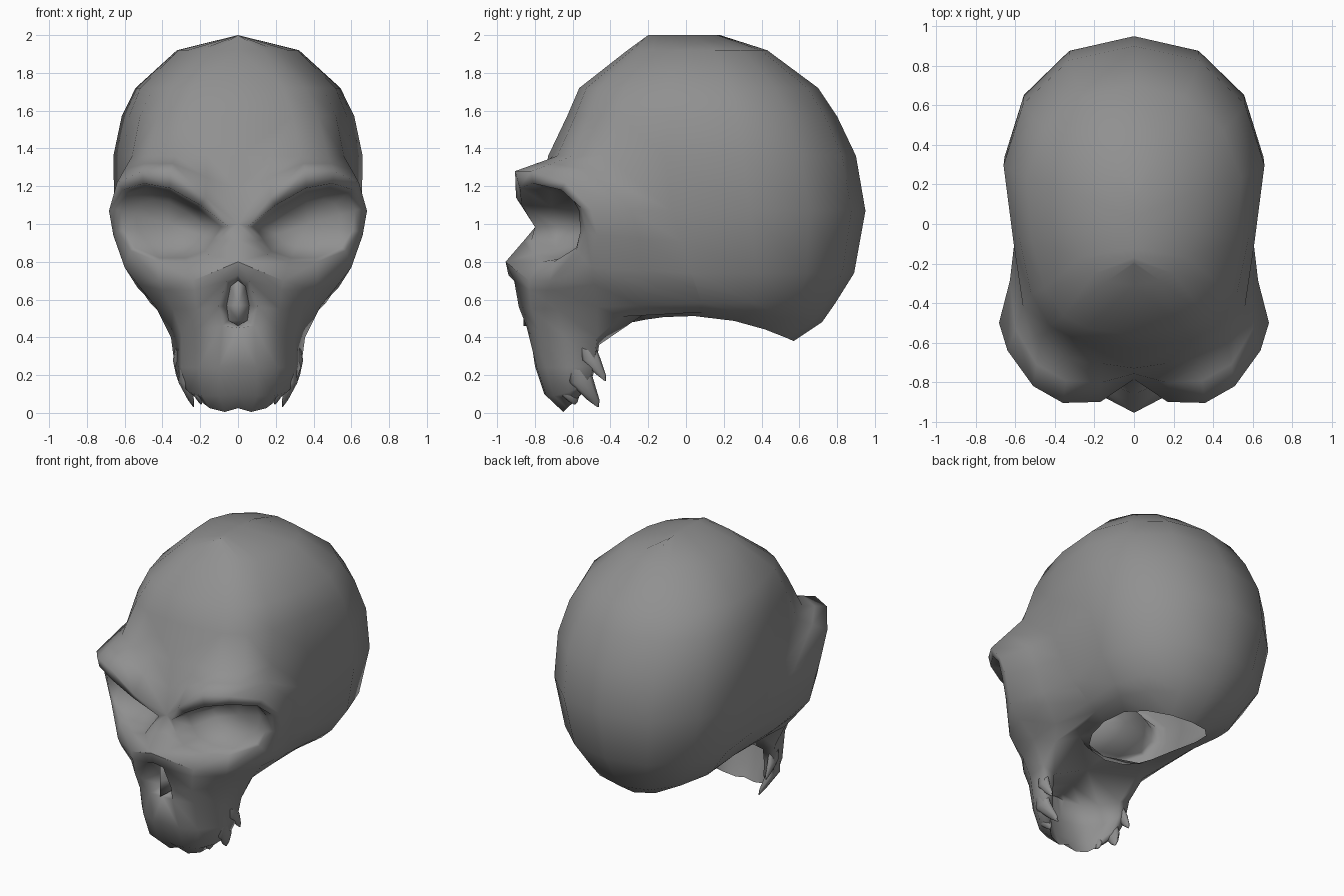
import bpy, bmesh, math
from mathutils import Vector

if "Cube" in bpy.data.objects:
    bpy.data.objects.remove(bpy.data.objects["Cube"])

grey = bpy.data.materials.new("dark_bone")
grey.diffuse_color = (.28, .28, .28, 1)
grey.use_nodes = True
grey.node_tree.nodes["Principled BSDF"].inputs["Base Color"].default_value = grey.diffuse_color


def build(name, grids, ref, angle=110):
    """Skin grids of points, weld them, face outward from ref, mirror in x."""
    bm = bmesh.new()
    for rows in grids:
        vs = [[bm.verts.new(p) for p in r] for r in rows]
        for a, b in zip(vs, vs[1:]):
            for i in range(len(a) - 1):
                bm.faces.new((a[i], a[i + 1], b[i + 1], b[i]))
    bmesh.ops.remove_doubles(bm, verts=bm.verts, dist=1e-4)
    bmesh.ops.dissolve_degenerate(bm, edges=bm.edges, dist=1e-5)
    bmesh.ops.recalc_face_normals(bm, faces=bm.faces)
    c = Vector(ref)
    out = sum(f.normal.dot(f.calc_center_median() - c) * f.calc_area() for f in bm.faces)
    if out < 0:
        bmesh.ops.reverse_faces(bm, faces=bm.faces)
    me = bpy.data.meshes.new(name)
    bm.to_mesh(me)
    bm.free()
    me.materials.append(grey)
    ob = bpy.data.objects.new(name, me)
    bpy.context.collection.objects.link(ob)
    bpy.ops.object.select_all(action='DESELECT')
    ob.select_set(True)
    bpy.context.view_layer.objects.active = ob
    bpy.ops.object.shade_smooth_by_angle(angle=math.radians(angle))
    m = ob.modifiers.new("mirror", 'MIRROR')
    m.merge_threshold = 0.0005
    return ob


def lerp(a, b, t=.5):
    return tuple(p + (q - p) * t for p, q in zip(a, b))


# Cranium: half sections (x share, position front to back) lofted down
section = [(0, 0), (.5, .03), (.72, .08), (.85, .19), (.92, .38),
           (1, .63), (.85, .82), (.5, .955), (0, 1)]
# z, front y, back y, half width, roundness, tilt of the ring
levels = [(2.0, -.20, .18, 0, 0, 0), (1.92, -.31, .43, .33, .6, 0),
          (1.72, -.565, .70, .55, .4, 0), (1.57, -.63, .80, .62, .2, 0),
          (1.36, -.73, .90, .66, 0, 0), (1.07, -.70, .95, .655, 0, 0),
          (.74, -.50, .89, .58, .2, 0), (.58, -.35, .79, .47, .4, 0),
          (.52, -.30, .72, .41, .4, .4), (.48, -.28, .57, .30, .5, 1)]
R = []
for z, yf, yb, w, rnd, tilt in levels:
    ring = []
    for s, t in section:
        e = 2 * math.sqrt(t * (1 - t))
        ring.append((w * (s + (e - s) * rnd), yf + (yb - yf) * t,
                     z + tilt * (.2 * t - .3 * t * t)))
    R.append(ring)
# The front is left open where the face sits; the base keeps its round opening
cranium = [R[:5], [r[4:] for r in R[4:9]], R[8:]]

# Eye socket: rim loop, outer loop over brow, cheek and nose, sunken floor
rim = [(.05, -.80, .985), (.20, -.87, 1.10), (.36, -.88, 1.19), (.50, -.81, 1.215),
       (.61, -.66, 1.18), (.655, -.55, 1.08), (.64, -.53, .96), (.57, -.58, .86),
       (.42, -.70, .80), (.27, -.77, .80), (.15, -.81, .84), (.10, -.82, .91)]
outer = [(0, -.785, 1.0), (.17, -.90, 1.14), (.36, -.905, 1.28), (.51, -.82, 1.28),
         (.64, -.64, 1.22), (.683, -.50, 1.07), (.66, -.47, .94), (.60, -.50, .77),
         (.42, -.72, .70), (.24, -.83, .70), (0, -.955, .80), (0, -.86, .91)]
mid = [(.37 + (x - .37) * .88, y * .45 - .32, 1 + (z - 1) * .9) for x, y, z in rim]
floor = [(.37 + (x - .37) * .6, -.535, 1 + (z - 1) * .6) for x, y, z in rim]
hub = [(.37, -.52, 1.0)] * 12
socket = [r + r[:1] for r in (hub, floor, mid, rim, outer)]

# Forehead and temple strip welded to the cranium
blend = [R[4][0], lerp(R[4][0], R[4][1]), R[4][1], R[4][2], R[4][3],
         R[5][4], lerp(R[5][4], R[6][4]), R[6][4]]
waist = [lerp(a, b) for a, b in zip(outer, blend)]
waist = waist[:5] + [(x - .015, y, z) for x, y, z in waist[5:]]
temple = [outer[:8], waist, blend]
corner = [[R[4][3], R[4][4]], [R[5][4], R[5][4]]]
seams = [[[R[4][0], R[4][1]], [blend[1], blend[1]]],
         [[R[5][4], R[6][4]], [blend[6], blend[6]]]]

# Cheek and upper jaw: sections from the centre line round to the side
top = [outer[10], (.10, -.903, .758), outer[9], outer[8], outer[7], waist[7], blend[7]]
bone = [(0, -.94, .73), (.06, -.91, .70), (.23, -.83, .65), (.40, -.71, .65),
        (.53, -.49, .68), (.53, -.21, .66), lerp(R[6][4], R[7][4])]
side = [(.105, -.885, .56), (.22, -.82, .55), (.345, -.68, .55), (.435, -.47, .56),
        (.435, -.25, .57), R[7][4]]
base = [(0, -.83, .45), (.085, -.845, .46), (.21, -.78, .44), (.30, -.66, .42),
        (.355, -.47, .40), (.36, -.34, .51), R[8][4]]
gum = [(0, -.80, .25), (.10, -.79, .24), (.21, -.74, .24), (.30, -.63, .24), (.335, -.49, .25)]
low = [(0, -.75, .10), (.10, -.74, .09), (.19, -.70, .09), (.26, -.62, .11), (.30, -.53, .15)]
bite = [(0, -.64, .025), (.07, -.65, .005), (.15, -.63, .025), (.21, -.58, .07), (.26, -.54, .12)]

# Nose opening with a septum down the middle
nose_rim = [bone[0], bone[1], side[0], base[1], base[0]]
pit = [(0, -.84, .70), (.04, -.76, .67), (.06, -.75, .57), (.05, -.75, .49), (0, -.79, .46)]
septum = [(0, -.86, z) for _, _, z in pit]


# Hollow palate behind the teeth, sloping up to the base opening
def inset(row):
    return [(x * .8, -.42 + (y + .42) * .8, z) for x, y, z in row]


vault = [(x * .95, y, z - .04) for x, y, z in inset(base[:5])]
roof = [(0, y, .50 + (y + .43) * .25) for _, y, _ in vault]
inner = [bite, inset(low), inset(gum), vault, roof]
rear = [[r[4] for r in (base, gum, low, bite)],
        [r[4] for r in (vault, inner[2], inner[1], bite)]]
throat = [[[roof[-1], vault[-1], base[4]], [R[8][0], R[8][2], base[5]]],
          [[R[8][2], R[8][3], R[8][4]], [base[5], base[5], base[6]]],
          [[R[8][0], R[8][1]], [R[8][2], R[8][2]]]]

build("skull", cranium + [socket, temple, corner, [top, bone], [bone[1:], side, base[1:]],
                          [base[:5], gum, low, bite], [nose_rim, pit, septum],
                          inner, rear] + throat + seams, (0, 0, 1.0))


# Hooked side teeth
def tooth(name, b, r, bend, tip):
    def loop(c, k):
        return [(c[0] + .5 * k * math.cos(i * math.tau / 8),
                 c[1] + k * math.sin(i * math.tau / 8), c[2]) for i in range(9)]
    build(name, [[loop(b, r * .8), loop(bend, r), loop(lerp(bend, tip, .7), r * .5),
                  loop(tip, .004)]], b)


tooth("fang", (.285, -.57, .27), .065, (.282, -.55, .16), (.235, -.465, .03))
tooth("rear_tooth", (.305, -.53, .38), .05, (.32, -.50, .28), (.315, -.428, .17))
tooth("side_tooth", (.22, -.63, .15), .045, (.21, -.61, .09), (.195, -.59, .045))
